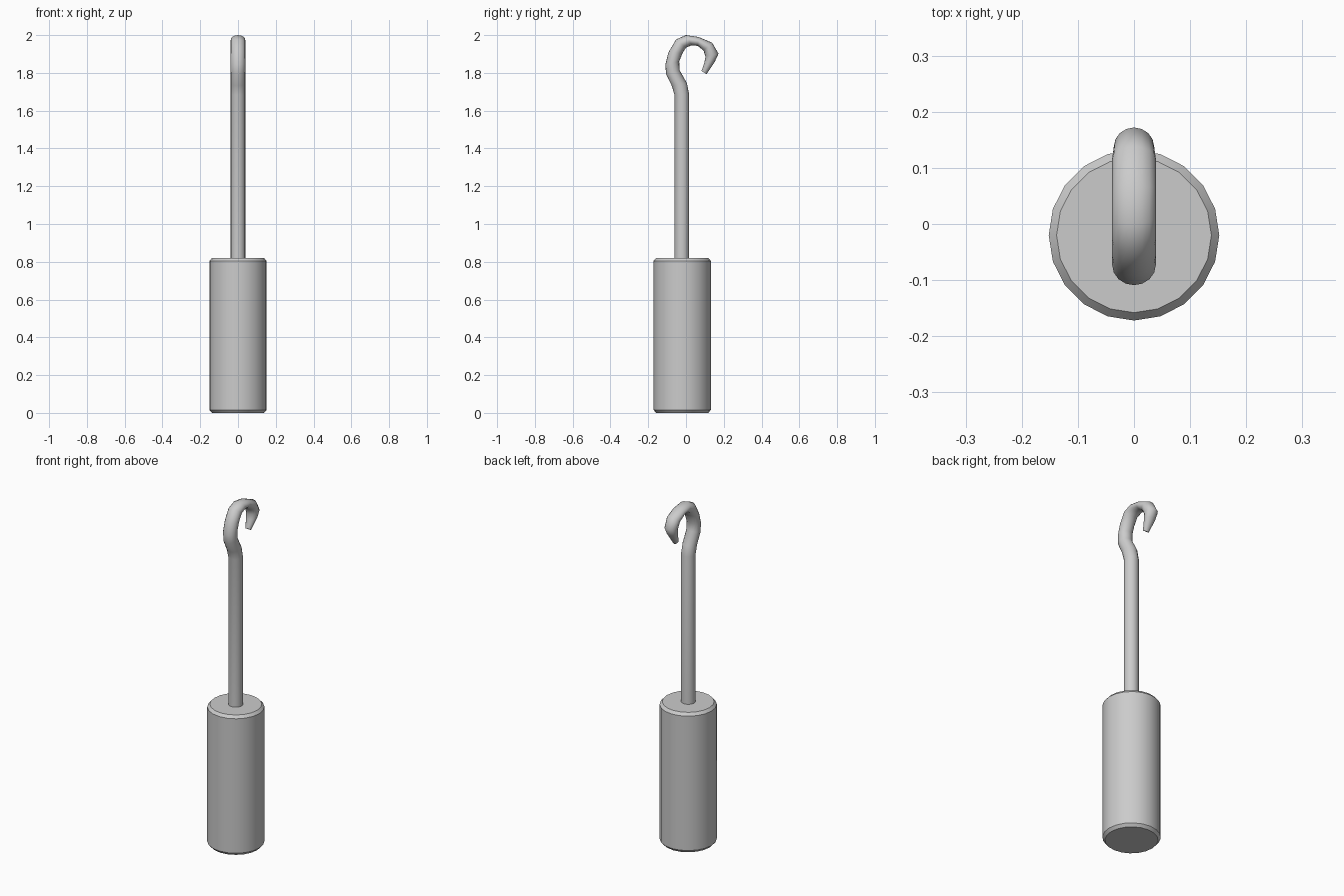
import bpy, bmesh, math
from mathutils import Vector

if "Cube" in bpy.data.objects:
    bpy.data.objects.remove(bpy.data.objects["Cube"])


def loft(name, rings, angle):
    """Skin closed rings of points, cap both ends, smooth by angle."""
    bm = bmesh.new()
    loops = [[bm.verts.new(p) for p in r] for r in rings]
    n = len(loops[0])
    for a, b in zip(loops, loops[1:]):
        for i in range(n):
            j = (i + 1) % n
            bm.faces.new((a[i], a[j], b[j], b[i]))
    bm.faces.new(loops[0][::-1])
    bm.faces.new(loops[-1])
    bmesh.ops.recalc_face_normals(bm, faces=bm.faces[:])
    mesh = bpy.data.meshes.new(name)
    bm.to_mesh(mesh)
    bm.free()
    ob = bpy.data.objects.new(name, mesh)
    bpy.context.collection.objects.link(ob)
    bpy.ops.object.select_all(action='DESELECT')
    ob.select_set(True)
    bpy.context.view_layer.objects.active = ob
    bpy.ops.object.shade_smooth_by_angle(angle=math.radians(angle))
    return ob


def ring(outer, inner, half_width, n):
    """Ellipse spanning outer to inner in the yz plane, half_width along x."""
    o, i = Vector((0, *outer)), Vector((0, *inner))
    mid, arm = (o + i) / 2, (i - o) / 2
    return [mid + arm * math.sin(t) + Vector((half_width * math.cos(t), 0, 0))
            for t in (2 * math.pi * k / n for k in range(n))]


# Handle: 20-sided cylinder with chamfered ends
CY = -0.02
handle = [(0.138, 0), (0.152, 0.016), (0.152, 0.804), (0.138, 0.82)]
loft("handle", [ring((CY - r, z), (CY + r, z), r, 20) for r, z in handle], 30)

# Shaft and hook: outer point, inner point, half width
hook = [
    ((-.061, .80), (.017, .80), .039),
    ((-.061, 1.685), (.017, 1.685), .039),
    ((-.076, 1.733), (.005, 1.745), .039),
    ((-.106, 1.795), (-.034, 1.815), .039),
    ((-.109, 1.845), (-.036, 1.86), .039),
    ((-.093, 1.908), (-.018, 1.905), .039),
    ((-.053, 1.977), (.000, 1.934), .039),
    ((.000, 2.00), (.030, 1.946), .039),
    ((.066, 1.99), (.062, 1.943), .039),
    ((.138, 1.96), (.093, 1.918), .039),
    ((.172, 1.902), (.103, 1.886), .036),
    ((.153, 1.86), (.098, 1.857), .031),
    ((.109, 1.793), (.082, 1.81), .016),
]
loft("shaft_and_hook", [ring(o, i, w, 16) for o, i, w in hook], 60)
